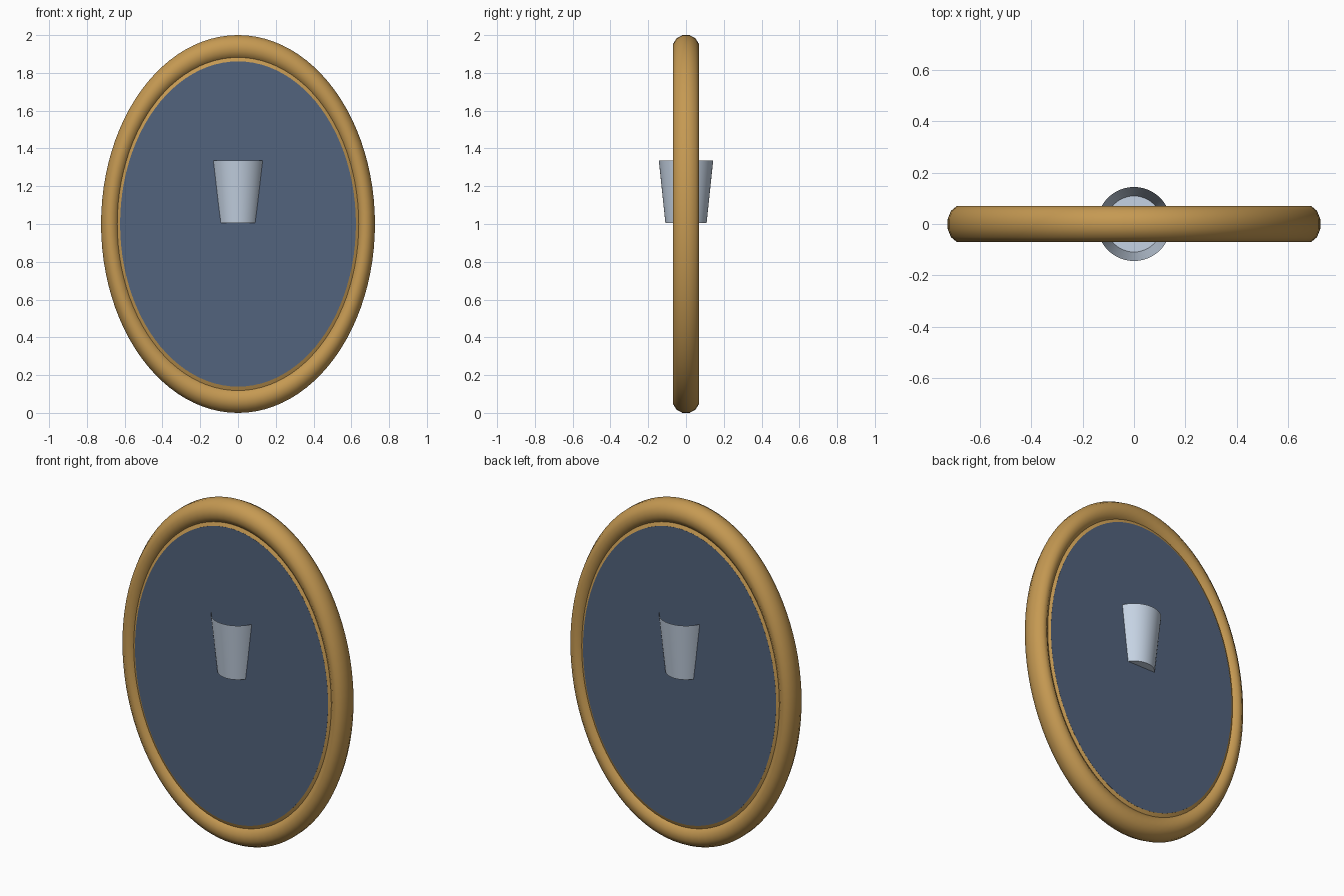
import bpy
import math

cube = bpy.data.objects.get("Cube")
if cube:
    bpy.data.objects.remove(cube, do_unlink=True)

ASPECT = 0.725  # width of the oval relative to its height


def material(name, rgb):
    mat = bpy.data.materials.new(name)
    mat.use_nodes = True
    color = (*rgb, 1)
    mat.diffuse_color = color
    mat.node_tree.nodes["Principled BSDF"].inputs["Base Color"].default_value = color
    return mat


def finish(obj, mat, angle):
    obj.data.materials.append(mat)
    bpy.ops.object.select_all(action="DESELECT")
    obj.select_set(True)
    bpy.context.view_layer.objects.active = obj
    bpy.ops.object.transform_apply(location=True, rotation=True, scale=True)
    bpy.ops.object.shade_smooth_by_angle(angle=math.radians(angle))


def oval(obj, name, mat, angle):
    """Stand a round part upright and narrow it into the oval."""
    obj.name = name
    obj.rotation_euler.x = math.pi / 2
    obj.scale.x = ASPECT
    finish(obj, mat, angle)


def lathe(name, profile, steps, cap_start=False, cap_end=False):
    """Revolve (radius, height) points around the local z axis."""
    verts = [(r * math.cos(math.tau * i / steps), r * math.sin(math.tau * i / steps), h)
             for r, h in profile for i in range(steps)]
    faces = [(k * steps + i, k * steps + (i + 1) % steps,
              (k + 1) * steps + (i + 1) % steps, (k + 1) * steps + i)
             for k in range(len(profile) - 1) for i in range(steps)]
    if cap_start:
        faces.append(tuple(reversed(range(steps))))
    if cap_end:
        faces.append(tuple(range(len(verts) - steps, len(verts))))
    mesh = bpy.data.meshes.new(name)
    mesh.from_pydata(verts, [], faces)
    obj = bpy.data.objects.new(name, mesh)
    bpy.context.collection.objects.link(obj)
    return obj


gold = material("warm gold", (0.56, 0.32, 0.085))
blue = material("slate blue", (0.085, 0.125, 0.205))
silver = material("pale silver", (0.56, 0.65, 0.77))

# Rounded outer frame, twelve-sided in section
section = [(0.932 + 0.0705 * math.cos(a), 0.0725 * math.sin(a))
           for a in (math.radians(15 + 30 * k) for k in range(-6, 7))]
frame = lathe("outer_frame", section, 96)
frame.location.z = 1
oval(frame, "outer_frame", gold, 50)

# Inner moulding that slopes up to the panel on both sides
moulding = lathe("inner_moulding", [(0.86, -0.06), (0.888, -0.048),
                                    (0.888, 0.048), (0.86, 0.06)], 96)
moulding.location.z = 1
oval(moulding, "inner_moulding", gold, 30)

# Flat oval panel
panel = lathe("panel", [(0.861, -0.06), (0.861, 0.06)], 96, True, True)
panel.location.z = 1
oval(panel, "panel", blue, 30)

# Open tapered cup passing through the panel
cup = lathe("cup", [(0.109, 1.005), (0.144, 1.337)], 48, cap_start=True)
finish(cup, silver, 30)
